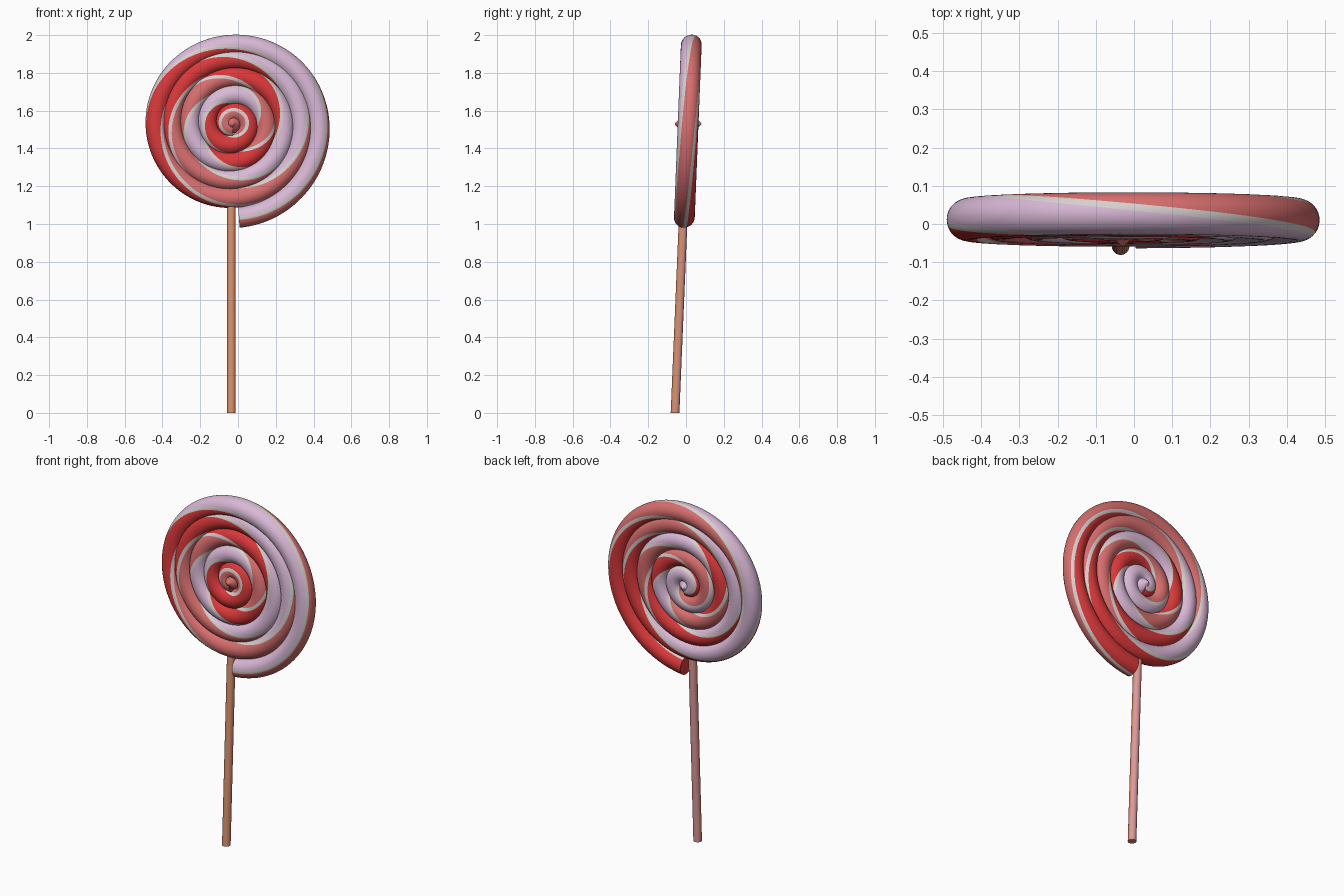
import bpy, bmesh, math
from mathutils import Vector

if "Cube" in bpy.data.objects:
    bpy.data.objects.remove(bpy.data.objects["Cube"])


def material(name, rgb):
    m = bpy.data.materials.new(name)
    lin = [((c / 255 + 0.055) / 1.055) ** 2.4 for c in rgb]
    m.diffuse_color = (*lin, 1)
    m.use_nodes = True
    m.node_tree.nodes["Principled BSDF"].inputs["Base Color"].default_value = m.diffuse_color
    return m


RED = material("red_candy", (218, 56, 58))
SALMON = material("salmon_candy", (216, 110, 110))
LILAC = material("lilac_candy", (217, 184, 214))
WHITE = material("white_stripe", (214, 208, 206))
TAN = material("tan_stick", (222, 146, 110))
PINK = material("pink_stick", (222, 153, 155))

CX, CZ = -0.03, 1.53      # centre of the swirl
TUBE = 0.055              # rope radius
TURNS = 5.0


def lean(z):
    # the whole model leans slightly backwards
    return -0.05 + 0.04 * z


def interp(table, t):
    for (a, va), (b, vb) in zip(table, table[1:]):
        if t <= b:
            return va + (vb - va) * (t - a) / (b - a)
    return table[-1][1]


def smooth_interp(table, t, w=0.08):
    return sum(interp(table, min(max(t + w * k / 2, 0), TURNS)) for k in range(-2, 3)) / 5


def finish(name, bm, mats):
    bmesh.ops.recalc_face_normals(bm, faces=bm.faces)
    me = bpy.data.meshes.new(name)
    bm.to_mesh(me)
    bm.free()
    for m in mats:
        me.materials.append(m)
    ob = bpy.data.objects.new(name, me)
    bpy.context.collection.objects.link(ob)
    bpy.ops.object.select_all(action='DESELECT')
    ob.select_set(True)
    bpy.context.view_layer.objects.active = ob
    bpy.ops.object.shade_smooth_by_angle(angle=math.radians(50))
    return ob


# spiral radius and rope twist (in full rotations) against turns from the outer end
RADIUS = [(0, .5), (.25, .458), (.5, .412), (.75, .405), (1, .39), (5, .012)]
TWIST = [(0, 0), (.2, .1), (.34, .18), (.54, .34), (.68, .51), (.89, .69), (1.16, 1),
         (1.45, 1.333), (1.72, 1.667), (2.02, 2), (2.28, 2.333), (2.51, 2.667),
         (2.70, 3), (2.93, 3.333), (3.15, 3.667), (3.32, 4), (3.61, 4.333),
         (4.26, 4.667), (5, 4.8)]
# the red stripe is wider (degrees) near the outer end
WIDEN = [(0, 35), (.25, 25), (.5, 0), (5, 0)]

# candy rope: mesh edges follow the twist so the stripes stay clean
SIDES, STEPS = 36, 640
bm = bmesh.new()
rings = []
for i in range(STEPS + 1):
    t = TURNS * i / STEPS
    theta = math.radians(-86 + 360 * t)
    r = smooth_interp(RADIUS, t)
    turn = smooth_interp(TWIST, t)
    widen = smooth_interp(WIDEN, t)
    ring = []
    for j in range(SIDES):
        shift = widen * max(0, 1 - abs(j - 24) / 10)
        phi = math.radians(90 - 360 * turn + 360 * j / SIDES + shift)
        rad = r + TUBE * math.cos(phi)
        z = CZ + rad * math.sin(theta)
        ring.append(bm.verts.new((CX + rad * math.cos(theta),
                                  lean(z) - TUBE * math.sin(phi), z)))
    rings.append(ring)
for a, b in zip(rings, rings[1:]):
    for j in range(SIDES):
        k = (j + 1) % SIDES
        f = bm.faces.new((a[j], a[k], b[k], b[j]))
        f.material_index = 3 if j % 12 in (0, 11) else j // 12
for ring in (rings[0], rings[-1]):
    cap = bm.faces.new(ring)
    cap.material_index = 1
finish("candy_swirl", bm, [LILAC, RED, SALMON, WHITE])

# shallow dome with a small pinched tip in the middle of the swirl, front and back
bm = bmesh.new()
bmesh.ops.create_uvsphere(bm, u_segments=24, v_segments=24, radius=1)
for v in bm.verts:
    depth = math.copysign(0.057 * abs(v.co.z) + 0.014 * abs(v.co.z) ** 30, v.co.z)
    v.co = Vector((CX + v.co.x * 0.05, lean(CZ) + depth, CZ + v.co.y * 0.05))
for f in bm.faces:
    f.material_index = 0 if f.calc_center_median().y < lean(CZ) else 1
finish("swirl_centre", bm, [SALMON, LILAC])

# stick: tan at the front, pink at the back
bm = bmesh.new()
bmesh.ops.create_cone(bm, cap_ends=True, segments=24, radius1=0.023, radius2=0.023, depth=1.12)
bm.normal_update()
for f in bm.faces:
    f.material_index = 1 if f.normal.y > 0.3 else 0
for v in bm.verts:
    v.co.z += 0.56
    v.co.x -= 0.035
    v.co.y += -0.058 + 0.042 * v.co.z
finish("stick", bm, [TAN, PINK])
